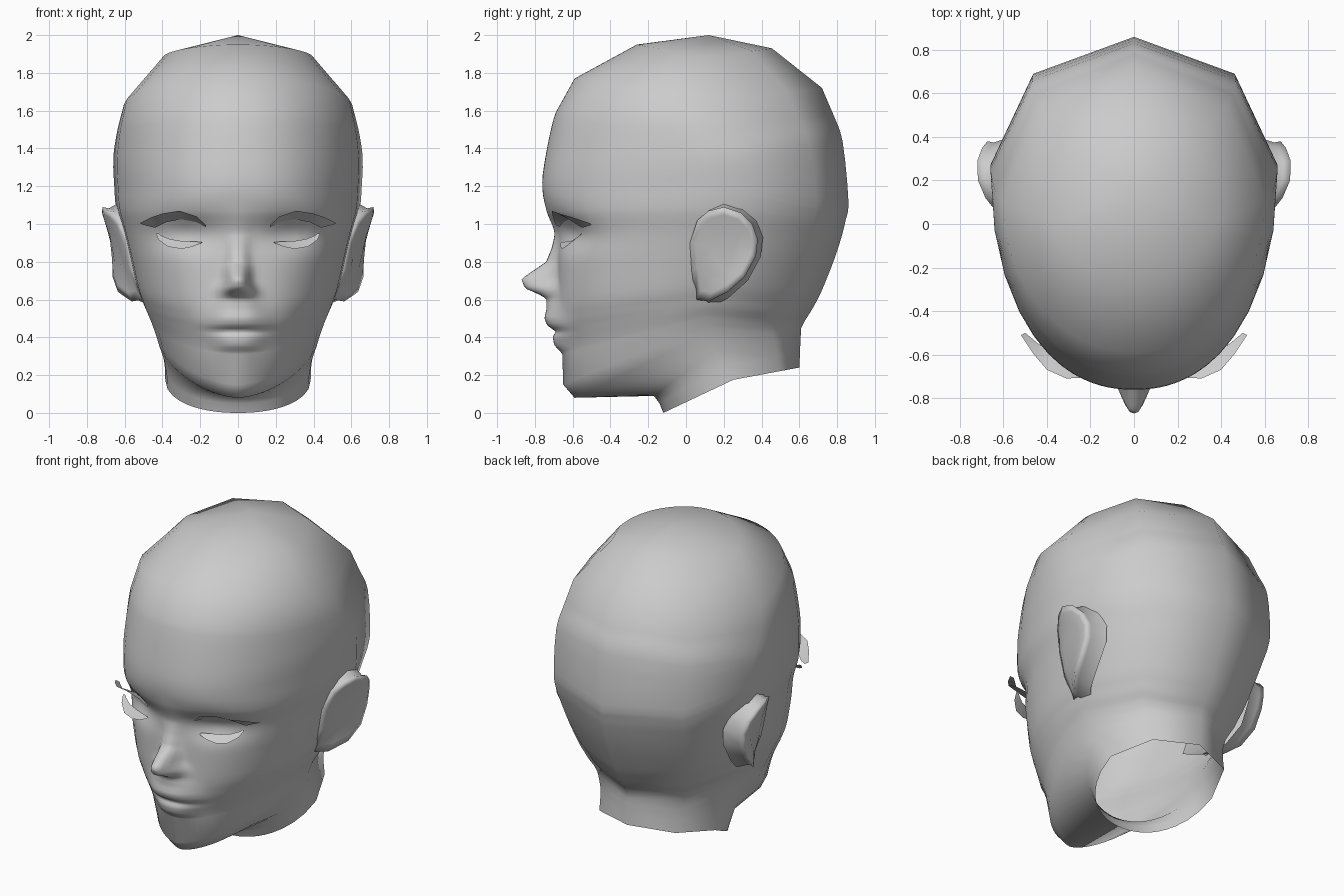
import bpy
import bmesh
import math

cube = bpy.data.objects.get("Cube")
if cube:
    bpy.data.objects.remove(cube, do_unlink=True)

clay = bpy.data.materials.new("plain_grey")
clay.use_nodes = True
grey = (0.6, 0.6, 0.6, 1.0)
clay.diffuse_color = grey
clay.node_tree.nodes["Principled BSDF"].inputs["Base Color"].default_value = grey


def lerp(a, b, t):
    """Blend two equal-length tuples."""
    return tuple(p + (q - p) * t for p, q in zip(a, b))


def spline(a, b, c, d, t):
    """Smooth blend from tuple b to tuple c."""
    return tuple(q + 0.5 * t * (r - p + t * (2 * p - 5 * q + 4 * r - s + t * (3 * (q - r) + s - p)))
                 for p, q, r, s in zip(a, b, c, d))


def sample(table, z):
    """Linear lookup in a table sorted from high z to low z."""
    for upper, lower in zip(table, table[1:]):
        if lower[0] <= z <= upper[0]:
            return lerp(upper, lower, (upper[0] - z) / (upper[0] - lower[0]))[1:]
    return (0.0, 1.0)


def bridge(bm, first, second, closed=False):
    """Join two rows of vertices with quads."""
    count = len(first)
    for j in range(count if closed else count - 1):
        k = (j + 1) % count
        bm.faces.new((first[j], second[j], second[k], first[k]))


def finish(name, bm):
    """Turn a half model into a mirrored, smooth object."""
    mesh = bpy.data.meshes.new(name)
    bm.to_mesh(mesh)
    bm.free()
    mesh.materials.append(clay)
    for face in mesh.polygons:
        face.use_smooth = True
    obj = bpy.data.objects.new(name, mesh)
    bpy.context.collection.objects.link(obj)
    mirror = obj.modifiers.new("mirror", 'MIRROR')
    mirror.use_clip = True
    mirror.merge_threshold = 0.0005


# Head rings: front (y, z), side (x, y, z), back (y, z), roundness
RINGS = [
    (-.26, 1.95, .4, .1, 1.88, .455, 1.93, 1.05),
    (-.59, 1.77, .605, .1, 1.63, .72, 1.72, 1),
    (-.69, 1.59, .638, .15, 1.5, .78, 1.58, .97),
    (-.75, 1.32, .66, .25, 1.35, .83, 1.43, .92),
    (-.76, 1.18, .655, .28, 1.2, .86, 1.12, .89),
    (-.735, 1.07, .645, .28, 1.08, .845, 1.02, .85),
    (-.685, .95, .61, .26, .95, .82, .92, .81),
    (-.68, .8, .575, .22, .81, .78, .8, .8),
    (-.685, .6, .54, .16, .68, .72, .65, .86),
    (-.685, .5, .513, .13, .61, .68, .57, .93),
    (-.675, .43, .495, .12, .565, .65, .52, .99),
    (-.655, .31, .468, .1, .51, .625, .48, 1.08),
    (-.65, .15, .445, .1, .46, .61, .45, 1.16),
    (-.59, .08, .43, .1, .41, .608, .42, 1.2),
    (-.17, .09, .4, .15, .33, .606, .38, 1),
    (-.14, .05, .388, .2, .25, .603, .31, .93),
    (-.12, 0, .385, .25, .175, .6, .24, .93),
]

# Nose and lips: height, how far they stand out, half width
RIDGE = [
    (1.12, 0, .07), (.95, .012, .06), (.865, .035, .055), (.8, .06, .06),
    (.71, .19, .06), (.66, .17, .08), (.63, .1, .09), (.605, .055, .1),
    (.55, .053, .13), (.5, .064, .15), (.465, .055, .16), (.43, .015, .16),
    (.4, .037, .14), (.355, .035, .12), (.315, 0, .12),
]

# Columns as fractions of the half width, front then back
FRONT = [0, .035, .07, .105, .14, .18, .23, .29, .36, .43, .51, .6, .7, .8, .9, .97, 1]
BACK = [.707, 0]


def face_relief(x, z):
    """Forward offset of nose and lips, minus the eye socket."""
    height, width = sample(RIDGE, z)
    nose = height * math.exp(-(x / width) ** 3)
    socket = 0.05 * math.exp(-((x - 0.28) / 0.14) ** 2 - ((z - 0.95) / 0.09) ** 2)
    return nose - socket


def ring_points(ring):
    fy, fz, sx, sy, sz, by, bz, power = ring
    points = []
    for u in FRONT:
        f = (1 - u ** (2 / power)) ** (power / 2)
        x, y, z = sx * u, sy + (fy - sy) * f, sz + (fz - sz) * f
        points.append((x, y - face_relief(x, z), z))
    for u in BACK:
        f = math.sqrt(1 - u * u)
        points.append((sx * u, sy + (by - sy) * f, sz + (bz - sz) * f))
    return points


def build_head():
    # Extra smooth rings, closest together over the face
    rings = []
    for i, ring in enumerate(RINGS):
        rings.append(ring)
        if 1.7 > ring[1] > 0.4:
            before, after, beyond = RINGS[i - 1], RINGS[i + 1], RINGS[i + 2]
            spacing = 0.016 if ring[1] < 1.1 else 0.05
            steps = math.ceil((ring[1] - after[1]) / spacing)
            rings += [spline(before, ring, after, beyond, k / steps) for k in range(1, steps)]

    bm = bmesh.new()
    rows = [[bm.verts.new(p) for p in ring_points(r)] for r in rings]
    for first, second in zip(rows, rows[1:]):
        bridge(bm, first, second)
    # Crown fan; the neck stays open underneath
    crown = bm.verts.new((0, 0.12, 2))
    for a, b in zip(rows[0], rows[0][1:]):
        bm.faces.new((crown, a, b))
    finish("head", bm)


def build_ears():
    # Rim outline (y, z); the front edge sinks into the head
    rim = [(.06, 1.02), (.12, 1.07), (.2, 1.09), (.29, 1.06), (.35, 1), (.38, .92),
           (.37, .83), (.31, .72), (.22, .64), (.12, .59), (.05, .6), (.03, .75), (.02, .9)]
    cy, cz = 0.2, 0.86
    # Layers (scale, sideways shift): flared root, back of rim, rim, fold, hollow
    layers = [(1.15, -.1), (.97, -.035), (1, 0), (.82, -.02), (.55, -.05)]
    bm = bmesh.new()
    loops = []
    for scale, shift in layers:
        loop = []
        for y, z in rim:
            py, pz = cy + (y - cy) * scale, cz + (z - cz) * scale
            px = 0.735 - 3 * (py - 0.24) ** 2 - 0.9 * (pz - 0.97) ** 2
            loop.append(bm.verts.new((px + shift, py, pz)))
        loops.append(loop)
    for first, second in zip(loops, loops[1:]):
        bridge(bm, first, second, closed=True)
    bm.faces.new(loops[-1])
    bmesh.ops.recalc_face_normals(bm, faces=bm.faces)
    finish("ears", bm)


def build_strip(name, top, bottom):
    """Thin curved sheet between two edges."""
    bm = bmesh.new()
    bridge(bm, [bm.verts.new(p) for p in top], [bm.verts.new(p) for p in bottom])
    finish(name, bm)


build_head()
build_ears()

# Upper lashes sweep forward and taper to the outer corner
build_strip(
    "upper_lashes",
    [(.17, -.69, .995), (.22, -.705, 1.04), (.31, -.71, 1.07),
     (.4, -.67, 1.055), (.46, -.6, 1.035), (.52, -.51, 1.005)],
    [(.17, -.67, .985), (.22, -.65, 1.01), (.3, -.62, 1.025),
     (.38, -.59, 1.01), (.44, -.55, .98), (.5, -.5, .995)])

# Lower lids form a small ledge under each eye
build_strip(
    "lower_lids",
    [(.19, -.65, .905), (.24, -.63, .907), (.3, -.61, .91),
     (.36, -.59, .92), (.41, -.56, .94), (.42, -.55, .95)],
    [(.19, -.665, .9), (.24, -.665, .88), (.3, -.655, .868),
     (.37, -.635, .88), (.42, -.59, .915), (.435, -.555, .95)])
